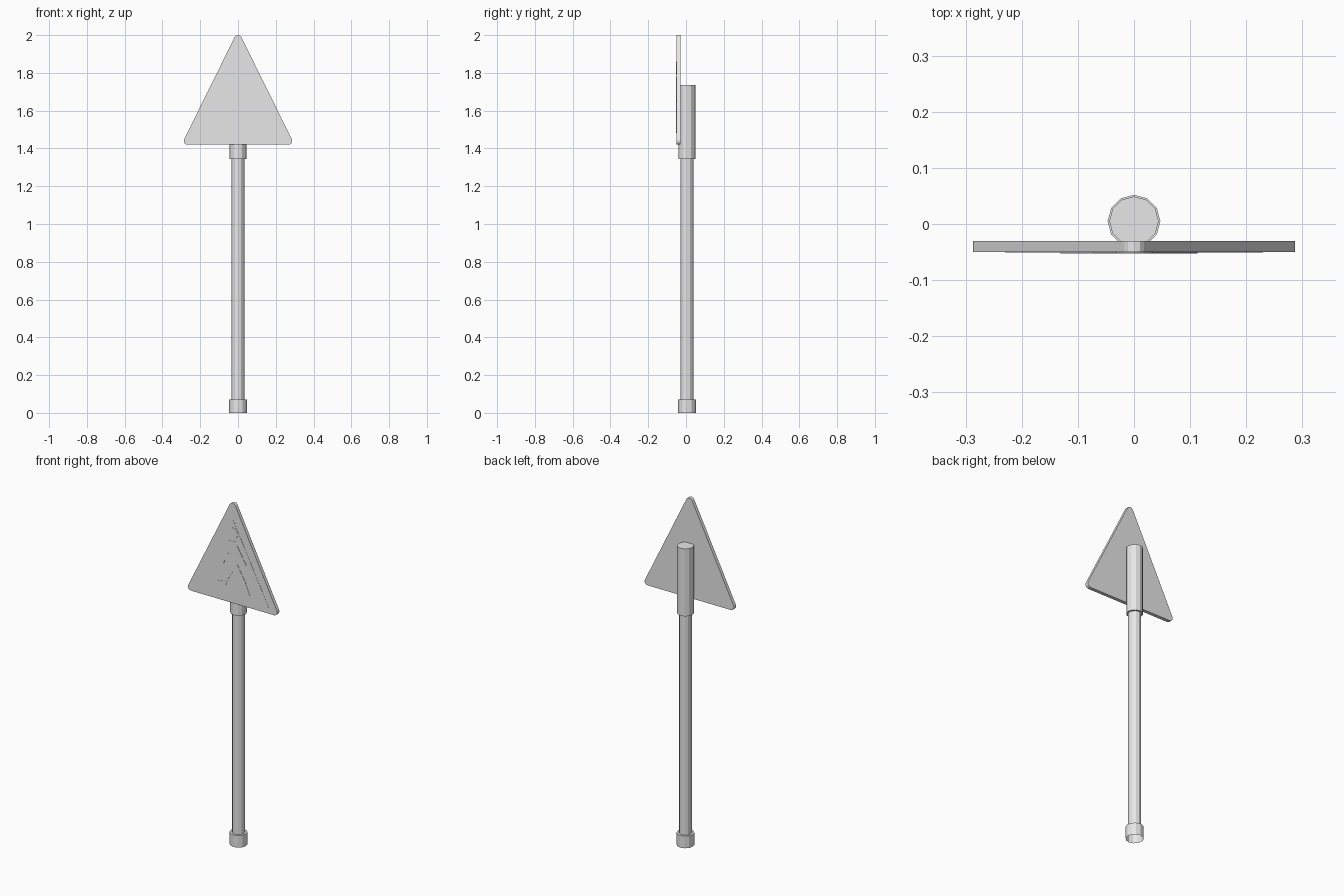
import bpy
import bmesh
from math import sin, cos, pi, radians, atan2
from mathutils import Vector

cube = bpy.data.objects.get("Cube")
if cube:
    bpy.data.objects.remove(cube, do_unlink=True)

# One plain grey for the whole sign
grey = bpy.data.materials.new("plain_grey")
grey.use_nodes = True
GREY = (0.8, 0.8, 0.8, 1)
grey.diffuse_color = GREY
grey.node_tree.nodes["Principled BSDF"].inputs["Base Color"].default_value = GREY

POST_Y = 0.005      # centre line of the post
FRONT = -0.05       # front face of the board


def finish(name, bm):
    bmesh.ops.recalc_face_normals(bm, faces=bm.faces)
    mesh = bpy.data.meshes.new(name)
    bm.to_mesh(mesh)
    bm.free()
    mesh.materials.append(grey)
    obj = bpy.data.objects.new(name, mesh)
    bpy.context.collection.objects.link(obj)
    return obj


def ring(radius, z):
    return [Vector((radius * sin(i * pi / 6), POST_Y + radius * cos(i * pi / 6), z))
            for i in range(12)]


def tube(name, radius, z0, z1, cap_bottom=True):
    """Twelve-sided upright cylinder, optionally open underneath."""
    bm = bmesh.new()
    low = [bm.verts.new(p) for p in ring(radius, z0)]
    high = [bm.verts.new(p) for p in ring(radius, z1)]
    for i in range(12):
        j = (i + 1) % 12
        bm.faces.new((low[i], low[j], high[j], high[i]))
    bm.faces.new(high)
    if cap_bottom:
        bm.faces.new(low)
    return finish(name, bm)


def plate(name, outline, y_back, y_front):
    """Solid plate from an (x, z) outline."""
    bm = bmesh.new()
    face = bm.faces.new([bm.verts.new((x, y_back, z)) for x, z in outline])
    new = bmesh.ops.extrude_face_region(bm, geom=[face])["geom"]
    verts = [v for v in new if isinstance(v, bmesh.types.BMVert)]
    bmesh.ops.translate(bm, verts=verts, vec=(0, y_front - y_back, 0))
    return finish(name, bm)


def rounded_triangle(half, z_low, z_top, r, steps=4):
    """Triangle with rounded corners; arguments locate the corner centres."""
    tilt = atan2(half, z_top - z_low)
    corners = [(half, z_low, -pi / 2, tilt),
               (0, z_top, tilt, pi - tilt),
               (-half, z_low, pi - tilt, 1.5 * pi)]
    return [(cx + r * cos(a + (b - a) * i / steps), cz + r * sin(a + (b - a) * i / steps))
            for cx, cz, a, b in corners for i in range(steps + 1)]


def limb(name, start, end, w0, w1):
    """Tapered bar of the walking figure."""
    a, b = Vector(start), Vector(end)
    side = Vector((a.y - b.y, b.x - a.x)).normalized()
    outline = [a + side * w0, b + side * w1, b - side * w1, a - side * w0]
    return plate(name, outline, FRONT + 0.002, FRONT - 0.0025)


# Post with its foot socket and upper sleeve
tube("foot_socket", 0.047, 0, 0.07, cap_bottom=False)
tube("post", 0.034, 0.06, 1.5)
tube("sign_sleeve", 0.044, 1.345, 1.737)

# Triangular board and the slightly raised inner panel
plate("sign_board", rounded_triangle(0.267, 1.44, 1.98, 0.02), -0.03, FRONT)
plate("inner_panel", rounded_triangle(0.22, 1.457, 1.89, 0.01), FRONT + 0.002, FRONT - 0.001)

# Walking figure in thin relief
head = [(0.034 * cos(radians(a)), 1.825 + 0.034 * sin(radians(a))) for a in range(0, 360, 30)]
plate("figure_head", head, FRONT + 0.002, FRONT - 0.0025)
limb("figure_torso", (0, 1.78), (0.01, 1.62), 0.03, 0.025)
limb("figure_front_arm", (-0.015, 1.755), (-0.066, 1.64), 0.012, 0.01)
limb("figure_front_hand", (-0.062, 1.645), (-0.127, 1.61), 0.01, 0.008)
limb("figure_rear_arm", (0.02, 1.755), (0.085, 1.65), 0.012, 0.01)
limb("figure_front_leg", (0, 1.64), (-0.055, 1.53), 0.02, 0.013)
limb("figure_front_foot", (-0.04, 1.525), (-0.1, 1.52), 0.009, 0.008)
limb("figure_rear_leg", (0.015, 1.64), (0.075, 1.55), 0.02, 0.014)
limb("figure_rear_foot", (0.07, 1.56), (0.105, 1.485), 0.013, 0.009)
